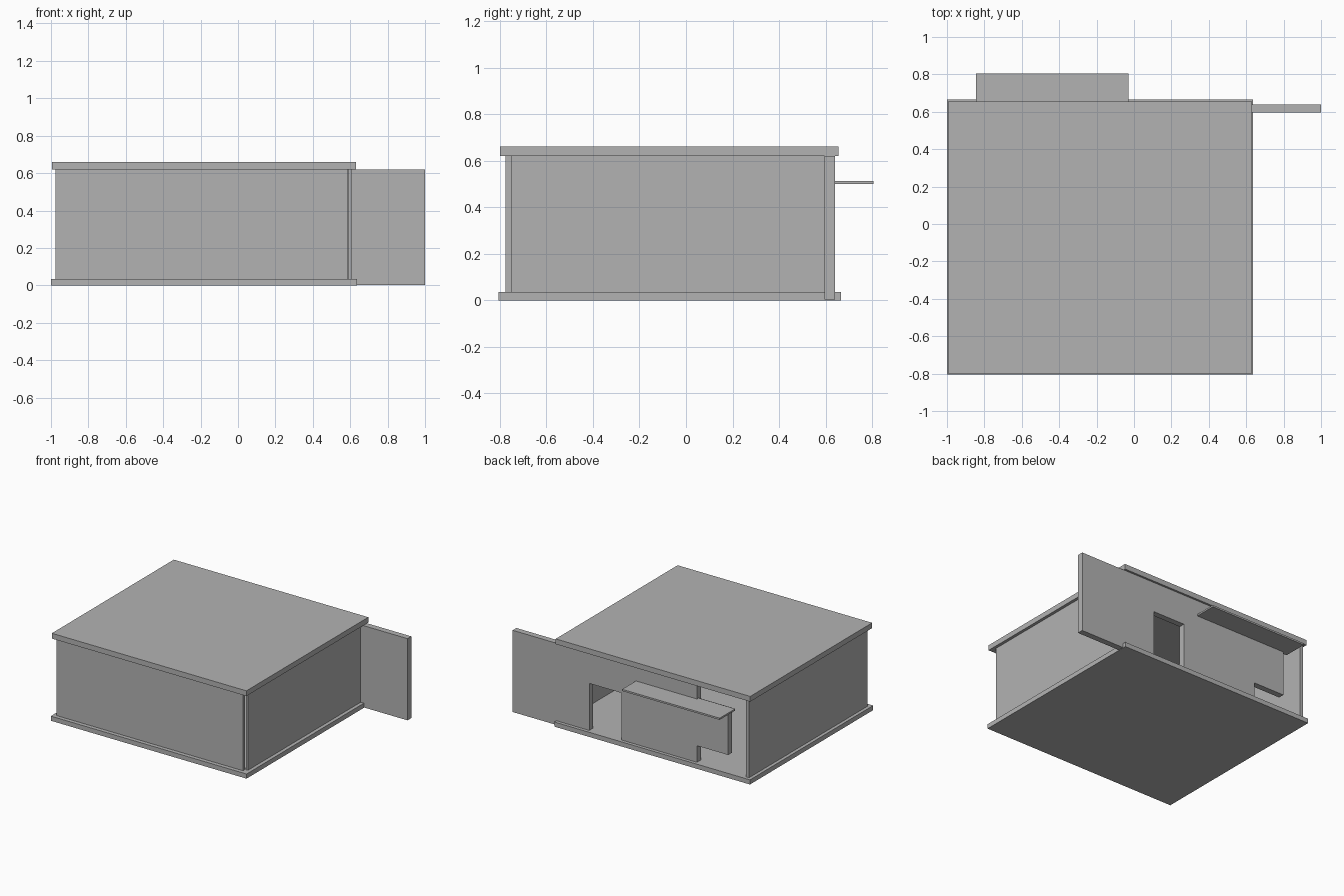
import bpy

cube = bpy.data.objects.get("Cube")
if cube:
    bpy.data.objects.remove(cube, do_unlink=True)

# One flat grey for the whole building
grey = bpy.data.materials.new("plain_grey")
grey.use_nodes = True
colour = (0.45, 0.45, 0.45, 1)
grey.diffuse_color = colour
grey.node_tree.nodes["Principled BSDF"].inputs["Base Color"].default_value = colour


def box(name, x, y, z):
    """Add a box spanning the given (low, high) ranges."""
    spans = (x, y, z)
    bpy.ops.mesh.primitive_cube_add(size=1)
    obj = bpy.context.object
    obj.name = name
    for v in obj.data.vertices:
        v.co = [lo + (c + 0.5) * (hi - lo) for c, (lo, hi) in zip(v.co, spans)]
    obj.data.materials.append(grey)
    return obj


FLOOR, CEILING = 0.035, 0.62
WALL = (FLOOR, CEILING)
BACK = (0.595, 0.64)

# Slabs
box("floor_slab", (-1, 0.635), (-0.805, 0.665), (0, FLOOR))
box("roof_slab", (-0.995, 0.63), (-0.8, 0.655), (CEILING, 0.66))

# Thin outer walls
box("front_wall", (-0.95, 0.585), (-0.775, -0.75), WALL)
box("right_wall", (-0.975, -0.95), (-0.775, 0.64), WALL)
box("left_wall", (0.59, 0.608), (-0.75, 0.595), WALL)

# Long back panel with a doorway, running out past the left side
panel = box("back_door_panel", (0.09, 1), BACK, (0.003, CEILING))
cutter = box("doorway_cutter", (0.05, 0.36), (0.5, 0.7), (FLOOR, 0.39))
cutter.hide_render = True
cutter.hide_viewport = True
cut = panel.modifiers.new("doorway", "BOOLEAN")
cut.operation = "DIFFERENCE"
cut.solver = "EXACT"
cut.object = cutter

# Middle back panel, raised side panel and canopy
box("back_middle_panel", (-0.54, 0.09), BACK, WALL)
box("back_raised_panel", (-0.80, -0.54), BACK, (0.16, 0.5))
box("canopy", (-0.845, -0.03), (0.62, 0.805), (0.5, 0.513))
